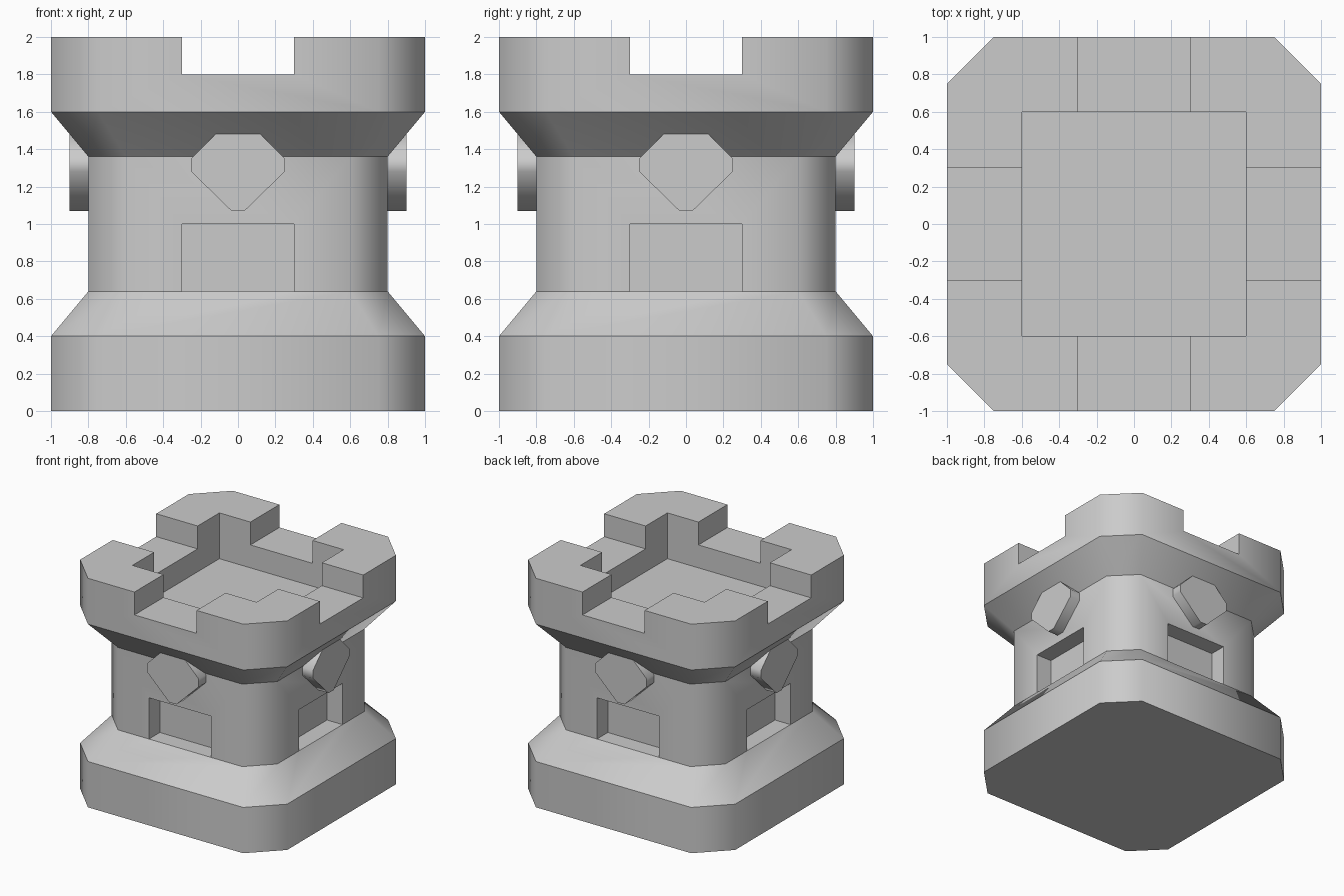
import bpy, bmesh, math
from mathutils import Matrix, Vector

if "Cube" in bpy.data.objects:
    bpy.data.objects.remove(bpy.data.objects["Cube"])


def make_object(name, bm):
    bmesh.ops.recalc_face_normals(bm, faces=bm.faces)
    mesh = bpy.data.meshes.new(name)
    bm.to_mesh(mesh)
    bm.free()
    obj = bpy.data.objects.new(name, mesh)
    bpy.context.collection.objects.link(obj)
    return obj


def add_box(bm, lo, hi, turn=0):
    lo, hi = Vector(lo), Vector(hi)
    mat = (Matrix.Rotation(turn, 4, 'Z') @ Matrix.Translation((lo + hi) / 2)
           @ Matrix.Diagonal((*(hi - lo), 1)))
    bmesh.ops.create_cube(bm, size=1, matrix=mat)


def shade(obj, is_soft):
    """Smooth faces, with every edge sharp except the soft ones."""
    bm = bmesh.new()
    bm.from_mesh(obj.data)
    for f in bm.faces:
        f.smooth = True
    for e in bm.edges:
        e.smooth = is_soft(*(v.co for v in e.verts))
    bm.to_mesh(obj.data)
    bm.free()


# Tower body: chamfered square lofted through a waisted profile
profile = [(1, 0), (1, 0.4), (0.8, 0.64), (0.8, 1.36), (1, 1.6), (1, 2)]
outline = [(-.75, -1), (.75, -1), (1, -.75), (1, .75),
           (.75, 1), (-.75, 1), (-1, .75), (-1, -.75)]
bm = bmesh.new()
rings = [[bm.verts.new((x * s, y * s, z)) for x, y in outline] for s, z in profile]
for a, b in zip(rings, rings[1:]):
    for i in range(8):
        j = (i + 1) % 8
        bm.faces.new((a[i], a[j], b[j], b[i]))
bm.faces.new(rings[0][::-1])
bm.faces.new(rings[-1])
tower = make_object("tower_body", bm)

# Cutters: roof pit, the two crossing battlement gaps, four doorways
quarter_turns = [i * math.pi / 2 for i in range(4)]
cuts = {
    "pit_cutter": [((-.6, -.6, 1.6), (.6, .6, 2.2), 0)],
    "gap_cutter_x": [((-1.2, -.3, 1.8), (1.2, .3, 2.3), 0)],
    "gap_cutter_y": [((-.3, -1.2, 1.8), (.3, 1.2, 2.3), 0)],
    "door_cutter": [((-.3, -.9, .64), (.3, -.65, 1.0), t) for t in quarter_turns],
}
cutters = []
for name, boxes in cuts.items():
    bm = bmesh.new()
    for lo, hi, turn in boxes:
        add_box(bm, lo, hi, turn)
    cutter = make_object(name, bm)
    cutter.hide_render = True
    cutters.append(cutter)
    mod = tower.modifiers.new(name, 'BOOLEAN')
    mod.operation = 'DIFFERENCE'
    mod.solver = 'EXACT'
    mod.object = cutter

# Apply the cuts, then clear the cutters away
depsgraph = bpy.context.evaluated_depsgraph_get()
tower_mesh = bpy.data.meshes.new_from_object(tower.evaluated_get(depsgraph))
tower.modifiers.clear()
tower.data = tower_mesh
for cutter in cutters:
    bpy.data.objects.remove(cutter)

# Only the chamfered outer corners shade softly
shade(tower, lambda a, b: abs(a.z - b.z) > .01
      and min(abs(a.x) + abs(a.y), abs(b.x) + abs(b.y)) > 1.35)

# Shield plaques above the doorways
half = [(.035, 1.07), (.25, 1.28), (.25, 1.35), (.115, 1.485)]
shield_outline = half + [(-x, z) for x, z in reversed(half)]
for turn, side in zip(quarter_turns, ("front", "right", "back", "left")):
    bm = bmesh.new()
    face = bm.faces.new([bm.verts.new((x, -.9, z)) for x, z in shield_outline])
    ext = bmesh.ops.extrude_face_region(bm, geom=[face], use_keep_orig=True)
    verts = [g for g in ext["geom"] if isinstance(g, bmesh.types.BMVert)]
    bmesh.ops.translate(bm, verts=verts, vec=(0, .11, 0))
    shield = make_object(side + "_shield", bm)
    shade(shield, lambda a, b: abs(a.y - b.y) > .01)
    shield.rotation_euler.z = turn
